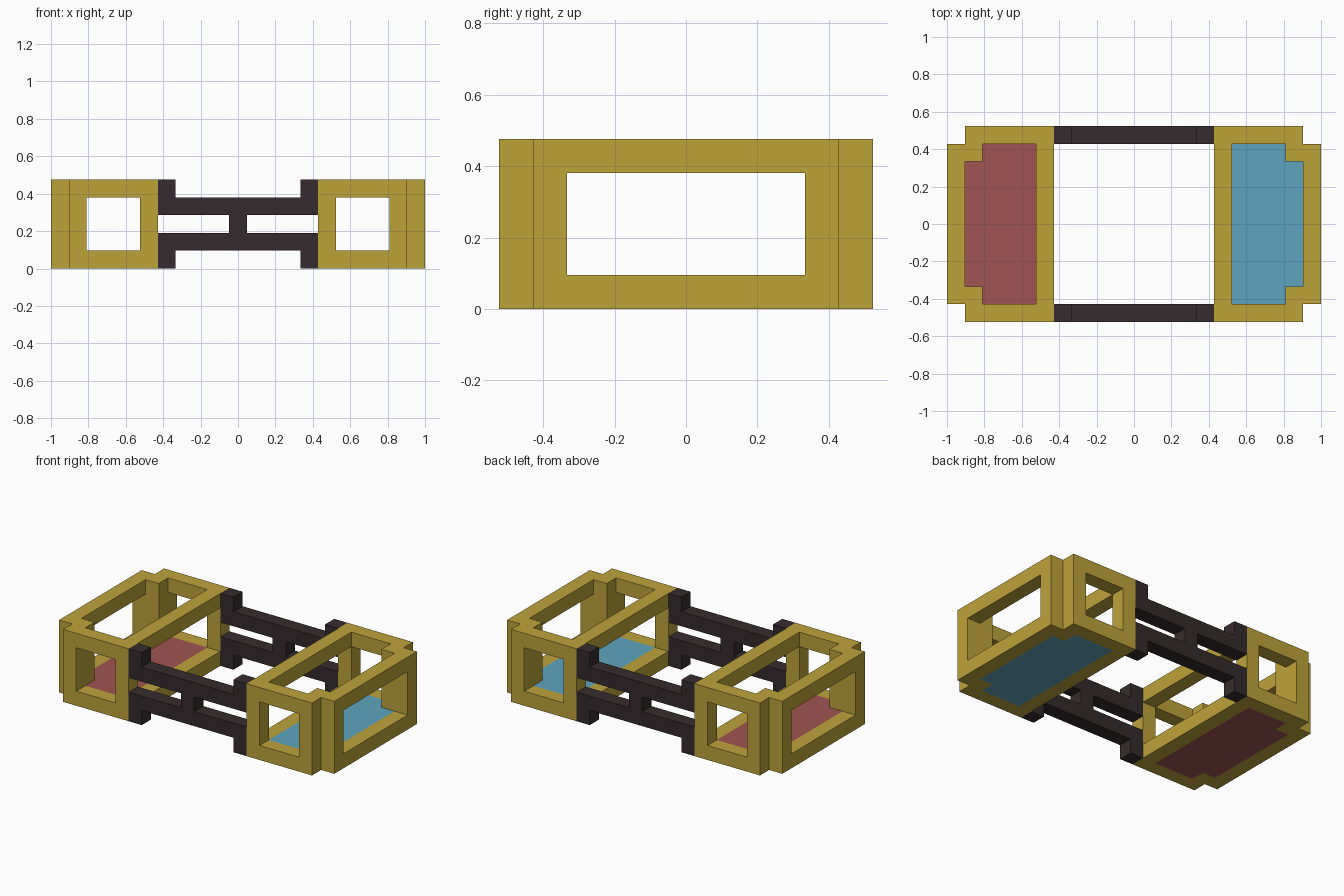
import bpy, bmesh
from mathutils import Vector

if "Cube" in bpy.data.objects:
    bpy.data.objects.remove(bpy.data.objects["Cube"])

U = 2 / 21          # one block unit
HEIGHT = 5          # total height in blocks


def material(name, rgb):
    m = bpy.data.materials.new(name)
    m.use_nodes = True
    m.diffuse_color = (*rgb, 1)
    m.node_tree.nodes["Principled BSDF"].inputs["Base Color"].default_value = (*rgb, 1)
    return m


gold = material("gold", (0.515, 0.366, 0.042))
dark = material("dark brown", (0.036, 0.024, 0.026))
red = material("red lens", (0.352, 0.091, 0.084))
blue = material("blue lens", (0.114, 0.376, 0.521))


def prism(name, outline, direction, mat, open_faces=None):
    """Extrude a flat outline (in blocks) along a direction."""
    bm = bmesh.new()
    face = bm.faces.new([bm.verts.new(Vector(p) * U) for p in outline])
    new = bmesh.ops.extrude_face_region(bm, geom=[face], use_keep_orig=True)["geom"]
    moved = [v for v in new if isinstance(v, bmesh.types.BMVert)]
    bmesh.ops.translate(bm, verts=moved, vec=Vector(direction) * U)
    bmesh.ops.recalc_face_normals(bm, faces=bm.faces)
    if open_faces:
        doomed = [f for f in bm.faces if open_faces(f)]
        bmesh.ops.delete(bm, geom=doomed, context="FACES")
    mesh = bpy.data.meshes.new(name)
    bm.to_mesh(mesh)
    bm.free()
    mesh.materials.append(mat)
    ob = bpy.data.objects.new(name, mesh)
    bpy.context.collection.objects.link(ob)
    return ob


def stepped(x0, x1, y, side=1):
    """Rectangle whose outer corners are notched by one block."""
    half = [(x0, -y), (x1 - 1, -y), (x1 - 1, 1 - y), (x1, 1 - y)]
    return [(side * a, b) for a, b in half + [(a, -b) for a, b in reversed(half)]]


def upright(name, outline, z0, z1, mat):
    return prism(name, [(x, y, z0) for x, y in outline], (0, 0, z1 - z0), mat)


def block(name, x0, x1, y, z0, z1):
    return upright(name, [(x0, -y), (x1, -y), (x1, y), (x0, y)], z0, z1, gold)


# Lens frame: stepped shell, hollowed vertically and windowed on every side
frame = upright("lens_frames", stepped(4.5, 10.5, 5.5), 0, HEIGHT, gold)
cutters = [
    upright("hollow_cutter", stepped(5.5, 9.5, 4.5), -1, HEIGHT + 1, gold),
    block("front_back_window_cutter", 5.5, 8.5, 7, 1, 4),
    block("outer_window_cutter", 9, 12, 3.5, 1, 4),
    block("inner_window_cutter", 3, 6, 4.5, 1, 4),
]
bpy.context.view_layer.objects.active = frame
for cutter in cutters:
    cutter.hide_render = True
    mod = frame.modifiers.new("cut", "BOOLEAN")
    mod.operation = "DIFFERENCE"
    mod.solver = "EXACT"
    mod.object = cutter
    bpy.ops.object.modifier_apply(modifier=mod.name)
    bpy.data.objects.remove(cutter)
frame.modifiers.new("other_side", "MIRROR")

# Coloured lenses filling the bottom openings
for name, side, mat in (("left_lens", 1, blue), ("right_lens", -1, red)):
    upright(name, stepped(5.5, 9.5, 4.5, side), 0, 1, mat)

# Connecting bridges: a quarter profile mirrored in all three directions
quarter = [(0, 0), (0.5, 0), (0.5, 0.5), (4.5, 0.5),
           (4.5, 2.5), (3.5, 2.5), (3.5, 1.5), (0, 1.5)]


def on_seam(face):
    return any(all(abs(v.co[i]) < 1e-5 for v in face.verts) for i in (0, 2))


bridge = prism("bridges", [(x, 4.5, z) for x, z in quarter], (0, 1, 0), dark, on_seam)
bridge.location.z = HEIGHT / 2 * U
bridge.modifiers.new("mirror", "MIRROR").use_axis = (True, True, True)
